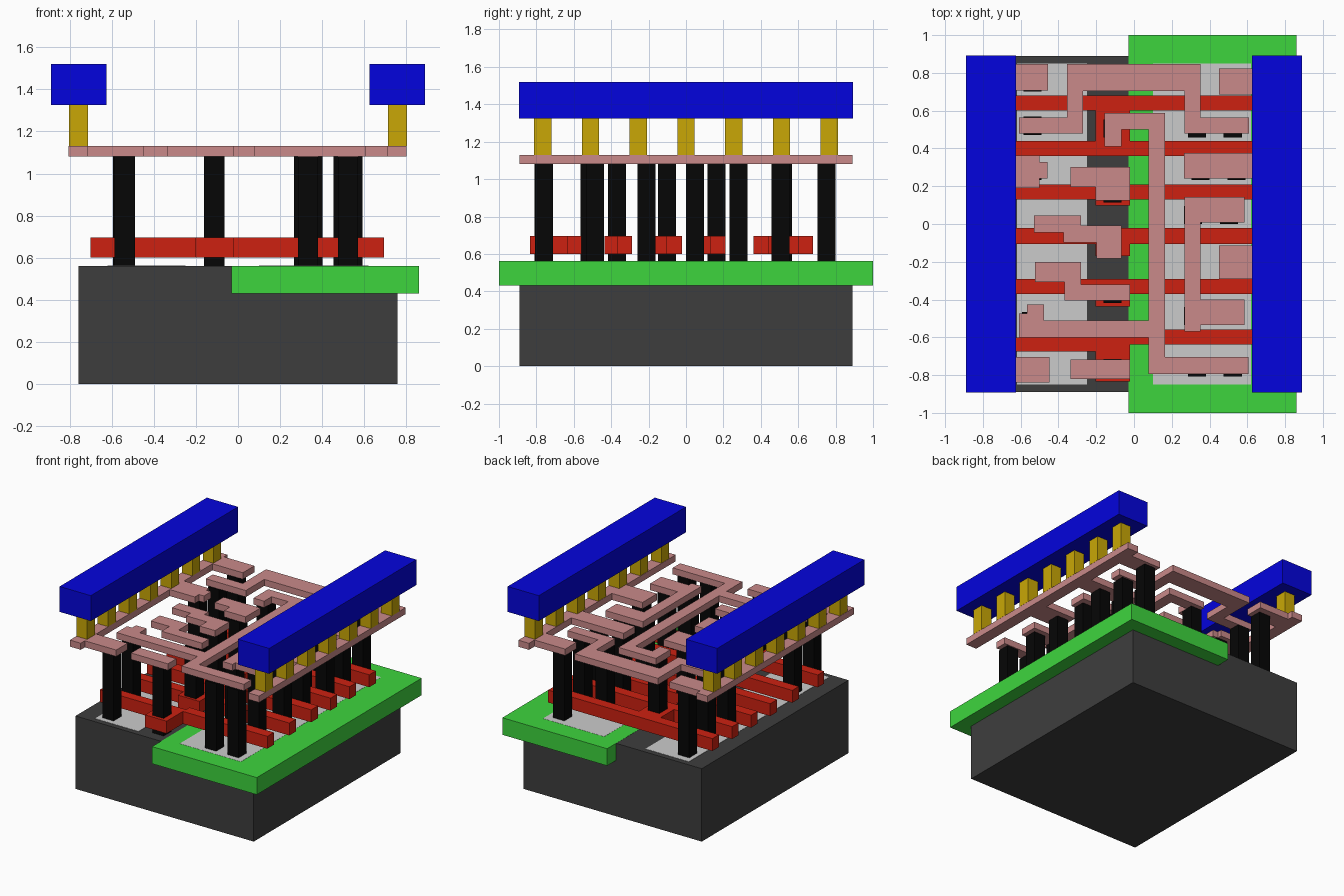
import bpy, bmesh

if "Cube" in bpy.data.objects:
    bpy.data.objects.remove(bpy.data.objects["Cube"])


def material(name, rgb):
    m = bpy.data.materials.new(name)
    m.diffuse_color = (*[(c / 255) ** 2.2 for c in rgb], 1)
    m.use_nodes = True
    m.node_tree.nodes["Principled BSDF"].inputs["Base Color"].default_value = m.diffuse_color
    return m


BODY = material("dark_grey", (64, 64, 64))
WELL = material("green", (64, 212, 64))
GATE = material("red", (204, 38, 24))
PLUG = material("black", (14, 14, 14))
METAL = material("pink", (200, 136, 136))
VIA = material("gold", (200, 166, 14))
RAIL = material("blue", (12, 12, 220))


def prism(name, outline, z0, z1, mat=None):
    """Extrude a flat outline between two heights."""
    bm = bmesh.new()
    face = bm.faces.new([bm.verts.new((x, y, z0)) for x, y in outline])
    top = bmesh.ops.extrude_face_region(bm, geom=[face])["geom"]
    bmesh.ops.translate(bm, vec=(0, 0, z1 - z0),
                        verts=[v for v in top if isinstance(v, bmesh.types.BMVert)])
    bmesh.ops.recalc_face_normals(bm, faces=bm.faces)
    mesh = bpy.data.meshes.new(name)
    bm.to_mesh(mesh)
    bm.free()
    ob = bpy.data.objects.new(name, mesh)
    bpy.context.collection.objects.link(ob)
    if mat:
        mesh.materials.append(mat)
    return ob


def box(name, x0, x1, y0, y1, z0, z1, mat=None):
    return prism(name, [(x0, y0), (x1, y0), (x1, y1), (x0, y1)], z0, z1, mat)


# Base block, well and the two active areas set into its top
box("substrate", -.757, .757, -.89, .89, 0, .56, BODY)
box("well", -.03, .86, -1, 1, .43, .561, WELL)
box("left_active_area", -.62, -.25, -.85, .85, .5, .562)
box("right_active_area", .1, .62, -.85, .85, .5, .562)

# Gate bars, each with a contact pad at x = L..R
L, R, E0, E1 = -.205, -.022, -.70, .695
GZ = (.60, .695, GATE)
prism("double_gate", [(E0, .36), (E1, .36), (E1, .44), (R, .44), (R, .60), (E1, .60),
                      (E1, .68), (E0, .68), (E0, .60), (L, .60), (L, .44), (E0, .44)], *GZ)
for y0, y1, pad in ((.13, .21, .097), (-.105, -.022, -.17), (-.37, -.29, -.437)):
    prism("gate", [(E0, y0), (L, y0), (L, pad), (R, pad), (R, y0), (E1, y0),
                   (E1, y1), (E0, y1)], *GZ)
prism("stepped_gate", [(E0, -.675), (L, -.675), (L, -.835), (R, -.835), (R, -.637),
                       (E1, -.637), (E1, -.558), (R, -.558), (R, -.6), (E0, -.6)], *GZ)

# Contact columns
contacts = [(-.113, y) for y in (.505, .162, -.102, -.37, -.762)]
contacts += [(-.538, y) for y in (.75, .52, .28, -.762)] + [(-.545, -.515)]
contacts += [(.523, .75), (.523, -.21)]
for y, shift in ((.505, 0), (.28, .02), (.047, -.02), (-.487, -.02), (-.76, 0)):
    contacts += [(.333 + shift, y), (.523 + shift, y)]
for x, y in contacts:
    box("contact_column", x - .048, x + .048, y - .048, y + .048, .56, 1.08, PLUG)

# Metal layer: traces
MZ = (1.08, 1.13, METAL)
prism("arch_trace", [(-.61, .48), (-.27, .48), (-.27, .705), (.267, .705), (.267, .48),
                     (.61, .48), (.61, .565), (.352, .565), (.352, .848), (-.355, .848),
                     (-.355, .565), (-.61, .565)], *MZ)
prism("long_trace", [(-.155, .41), (-.065, .41), (-.065, .50), (.077, .50), (.077, -.512),
                     (-.477, -.512), (-.477, -.427), (-.567, -.427), (-.567, -.475),
                     (-.61, -.475), (-.61, -.602), (.077, -.602), (.077, -.793),
                     (.605, -.793), (.605, -.703), (.163, -.703), (.163, .587),
                     (-.155, .587)], *MZ)
prism("hook_trace", [(.267, -.57), (.352, -.57), (.352, -.535), (.585, -.535), (.585, -.40),
                     (.352, -.40), (.352, .007), (.585, .007), (.585, .142),
                     (.267, .142)], *MZ)
prism("input_trace", [(-.335, .195), (-.205, .195), (-.205, .125), (-.022, .125),
                      (-.022, .303), (-.335, .303)], *MZ)
prism("input_trace", [(-.53, -.045), (-.372, -.045), (-.372, -.098), (-.198, -.098),
                      (-.198, -.183), (-.067, -.183), (-.067, -.008), (-.28, -.008),
                      (-.28, .045), (-.53, .045)], *MZ)
prism("input_trace", [(-.525, -.308), (-.367, -.308), (-.367, -.405), (-.022, -.405),
                      (-.022, -.32), (-.28, -.32), (-.28, -.2), (-.525, -.2)], *MZ)
box("input_trace", -.335, -.022, -.82, -.717, *MZ)


# Metal layer: comb strips under the power rails
def comb(name, outer, inner, teeth):
    pts = [(outer, -.89), (inner, -.89)]
    for y0, y1, tip in teeth:
        pts += [(inner, y0), (tip, y0), (tip, y1), (inner, y1)]
    prism(name, pts + [(inner, .89), (outer, .89)], *MZ)


comb("left_comb", -.805, -.713, [(-.84, -.703, -.447), (.19, .363, -.5), (.708, .848, -.455)])
box("left_comb_tab", -.5, -.457, .24, .327, *MZ)
comb("right_comb", .802, .711, [(-.29, -.115, .45), (.24, .377, .265), (.685, .823, .45)])

# Vias and power rails on both sides
for side in (-1, 1):
    x0, x1 = sorted((side * .713, side * .803))
    for i in range(7):
        y = -.766 + i * .2553
        box("via", x0, x1, y - .046, y + .046, 1.13, 1.325, VIA)
    x0, x1 = sorted((side * .625, side * .89))
    box("power_rail", x0, x1, -.893, .893, 1.325, 1.52, RAIL)
